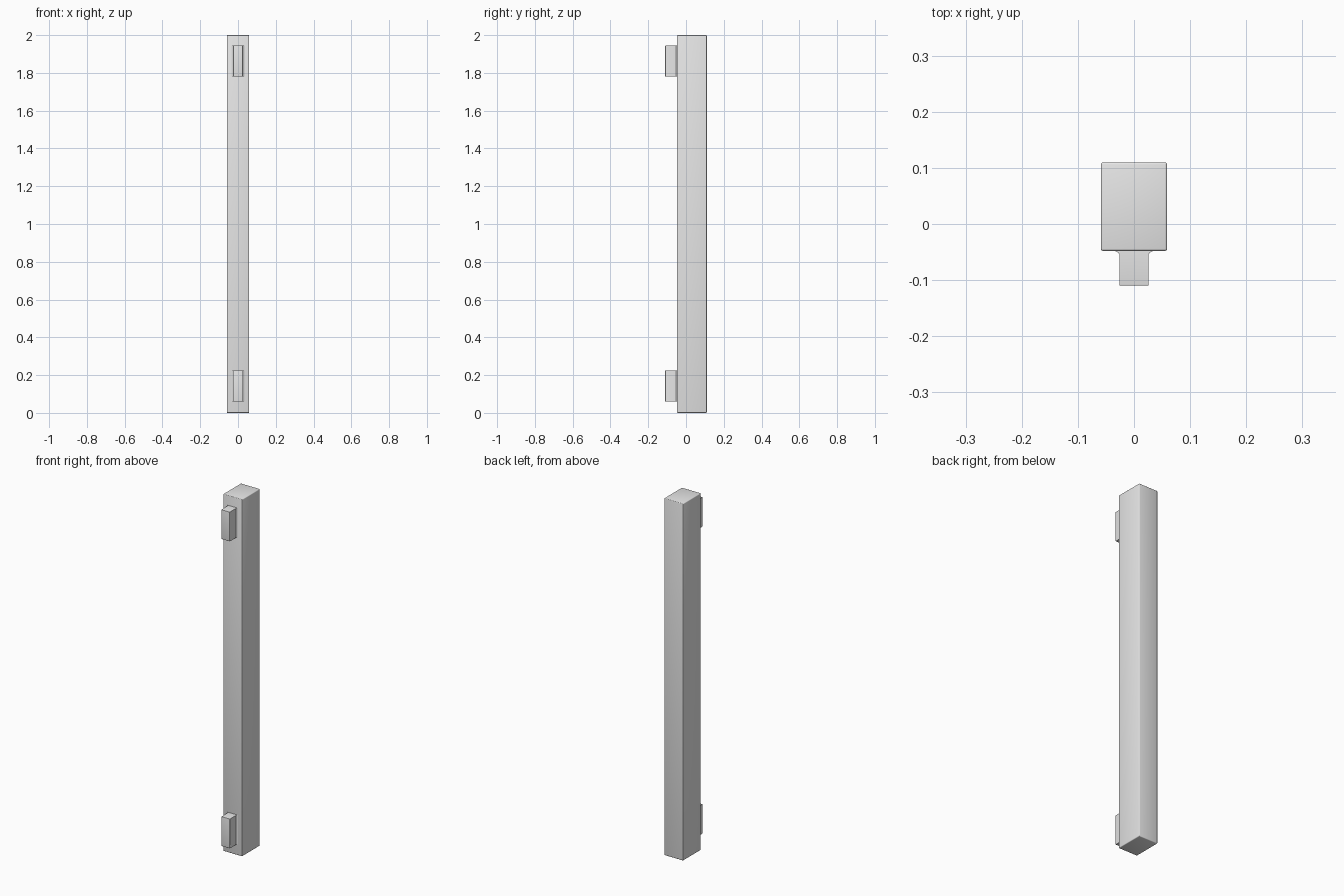
import bpy
import bmesh

cube = bpy.data.objects.get("Cube")
if cube:
    bpy.data.objects.remove(cube, do_unlink=True)

grey = bpy.data.materials.new("light_grey")
grey.use_nodes = True
grey.diffuse_color = (0.8, 0.8, 0.8, 1)
grey.node_tree.nodes["Principled BSDF"].inputs["Base Color"].default_value = (0.8, 0.8, 0.8, 1)


def extrude_profile(name, profile, z0, z1, bevel):
    """Extrude a closed xy outline from z0 to z1, softening its sharp edges."""
    bm = bmesh.new()
    base = bm.faces.new([bm.verts.new((x, y, z0)) for x, y in profile])
    top = bmesh.ops.extrude_face_region(bm, geom=[base])["geom"]
    for v in top:
        if isinstance(v, bmesh.types.BMVert):
            v.co.z = z1
    bmesh.ops.recalc_face_normals(bm, faces=bm.faces)
    # Round the edges that are clear of the mounting face
    front = min(y for x, y in profile)
    edges = [e for e in bm.edges
             if name == "post" or all(abs(v.co.y - front) < 0.001 for v in e.verts)]
    bmesh.ops.bevel(bm, geom=edges, offset=bevel, segments=3, profile=0.5,
                    affect='EDGES', clamp_overlap=True)
    mesh = bpy.data.meshes.new(name)
    bm.to_mesh(mesh)
    bm.free()
    mesh.materials.append(grey)
    obj = bpy.data.objects.new(name, mesh)
    bpy.context.collection.objects.link(obj)
    bpy.ops.object.select_all(action='DESELECT')
    obj.select_set(True)
    bpy.context.view_layer.objects.active = obj
    bpy.ops.object.shade_smooth_by_angle()
    return obj


# Tall square-edged post
W, FRONT, BACK = 0.059, -0.048, 0.11
extrude_profile("post", [(-W, FRONT), (W, FRONT), (W, BACK), (-W, BACK)], 0, 2, 0.004)

# Mounting lugs, flared sideways where they meet the post
half = [(0.026, -0.11), (0.026, -0.054), (0.028, -0.051), (0.034, FRONT), (0.034, -0.044)]
lug = half + [(-x, y) for x, y in reversed(half)]
for name, z in (("lower_lug", 0.06), ("upper_lug", 1.78)):
    extrude_profile(name, lug, z, z + 0.165, 0.002)
